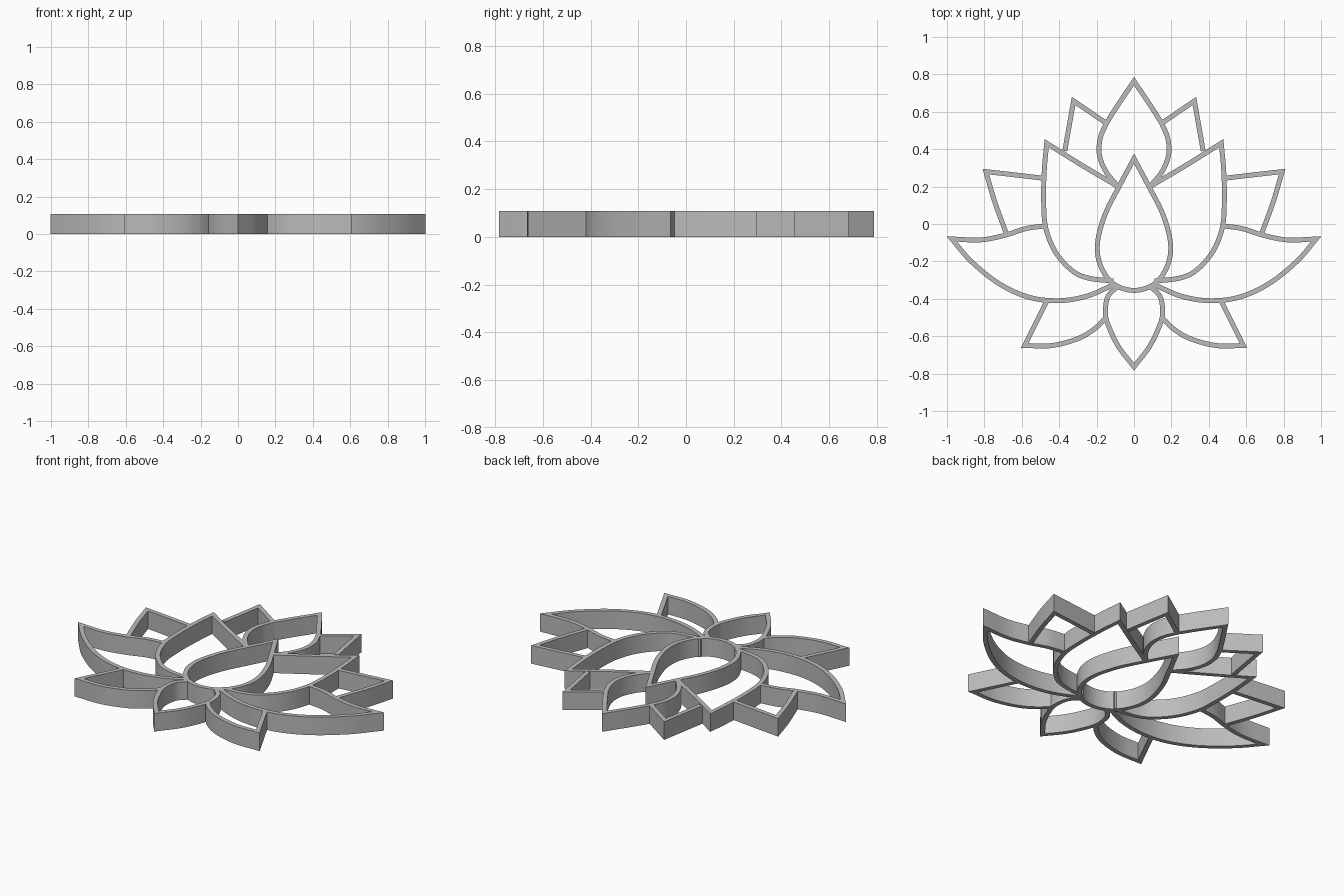
import bpy, bmesh
from mathutils import Vector

WALL = 0.026
HEIGHT = 0.107

cube = bpy.data.objects.get("Cube")
if cube:
    bpy.data.objects.remove(cube, do_unlink=True)

mat = bpy.data.materials.new("plain grey")
mat.use_nodes = True
GREY = (0.5, 0.5, 0.5, 1)
mat.diffuse_color = GREY
mat.node_tree.nodes["Principled BSDF"].inputs["Base Color"].default_value = GREY


def smooth_span(points, steps=8):
    """Smooth curve through the points of one petal edge."""
    p = [Vector(q) for q in points]
    if len(p) == 2:
        return p
    p = [2 * p[0] - p[1]] + p + [2 * p[-1] - p[-2]]
    out = []
    for a, b, c, d in zip(p, p[1:], p[2:], p[3:]):
        for i in range(steps):
            t = i / steps
            out.append(b + (c - a) * t / 2 + (a - 2.5 * b + 2 * c - d / 2) * t * t
                       + (1.5 * (b - c) + (d - a) / 2) * t ** 3)
    return out + [p[-2]]


def flip(points):
    return [(-x, y) for x, y in reversed(points)]


def petal(name, spans, closed=False, mirrored=False):
    """Upright wall of even thickness along the spans, mitred at the corners."""
    path = []
    for span in spans:
        path += smooth_span(span)[1 if path else 0:]
    if closed:
        path.pop()
    n = len(path)
    bm = bmesh.new()
    rings = []
    for i, p in enumerate(path):
        before = path[i - 1] if closed or i else None
        after = path[(i + 1) % n] if closed or i < n - 1 else None
        d1 = (p - before).normalized() if before is not None else None
        d2 = (after - p).normalized() if after is not None else d1
        d1 = d1 or d2
        n1, n2 = Vector((-d1.y, d1.x)), Vector((-d2.y, d2.x))
        side = (n1 + n2).normalized()
        side *= WALL / 2 / max(side.dot(n1), 0.2)
        l, r = p + side, p - side
        rings.append([bm.verts.new((q.x, q.y, z)) for q, z in
                      ((l, 0), (r, 0), (r, HEIGHT), (l, HEIGHT))])
    for i in range(n if closed else n - 1):
        a, b = rings[i], rings[(i + 1) % n]
        for k in range(4):
            j = (k + 1) % 4
            bm.faces.new((a[k], a[j], b[j], b[k]))
    if not closed:
        bm.faces.new(rings[0])
        bm.faces.new(rings[-1])
    bmesh.ops.recalc_face_normals(bm, faces=bm.faces)
    mesh = bpy.data.meshes.new(name)
    bm.to_mesh(mesh)
    bm.free()
    mesh.materials.append(mat)
    obj = bpy.data.objects.new(name, mesh)
    bpy.context.collection.objects.link(obj)
    bpy.ops.object.select_all(action='DESELECT')
    obj.select_set(True)
    bpy.context.view_layer.objects.active = obj
    bpy.ops.object.shade_smooth_by_angle(angle=0.5)
    if mirrored:
        mod = obj.modifiers.new("mirror", 'MIRROR')
        mod.use_mirror_merge = False


# Centre petals
half = [(0, .35), (.08, .2), (.155, .05), (.195, -.1), (.18, -.22), (.11, -.32)]
petal("centre_petal", [half + [(0, -.355)] + flip(half)], closed=True)

half = [(.085, .2), (.15, .28), (.185, .37), (.18, .46), (.147, .54)]
edge = [(.147, .54), (.09, .63), (0, .764)]
petal("back_petal", [half, edge, flip(edge), flip(half)])

half = [(.09, -.335), (.14, -.39), (.153, -.48), (.13, -.56), (.08, -.66), (0, -.763)]
petal("front_petal", [half, flip(half)])

# Paired petals
petal("tall_petals", [[(.085, .2), (.28, .315), (.467, .432)],
                      [(.467, .432), (.48, .28), (.483, .12), (.472, -.02), (.42, -.15),
                       (.33, -.25), (.24, -.29), (.11, -.305)]], mirrored=True)
petal("back_side_petals", [[(.15, .54), (.323, .658)], [(.323, .658), (.37, .39)]],
      mirrored=True)
petal("upper_side_petals", [[(.487, .245), (.64, .263), (.792, .28)],
                            [(.792, .28), (.745, .12), (.685, -.045)]], mirrored=True)
petal("wide_petals", [[(.475, -.01), (.58, -.025), (.69, -.06), (.82, -.085), (.974, -.08)],
                      [(.974, -.08), (.87, -.2), (.72, -.32), (.56, -.392), (.4, -.41),
                       (.25, -.385), (.11, -.325)]], mirrored=True)
petal("lower_side_petals", [[(.465, -.41), (.585, -.65)],
                            [(.585, -.65), (.44, -.65), (.3, -.613), (.21, -.56),
                             (.15, -.5)]], mirrored=True)
